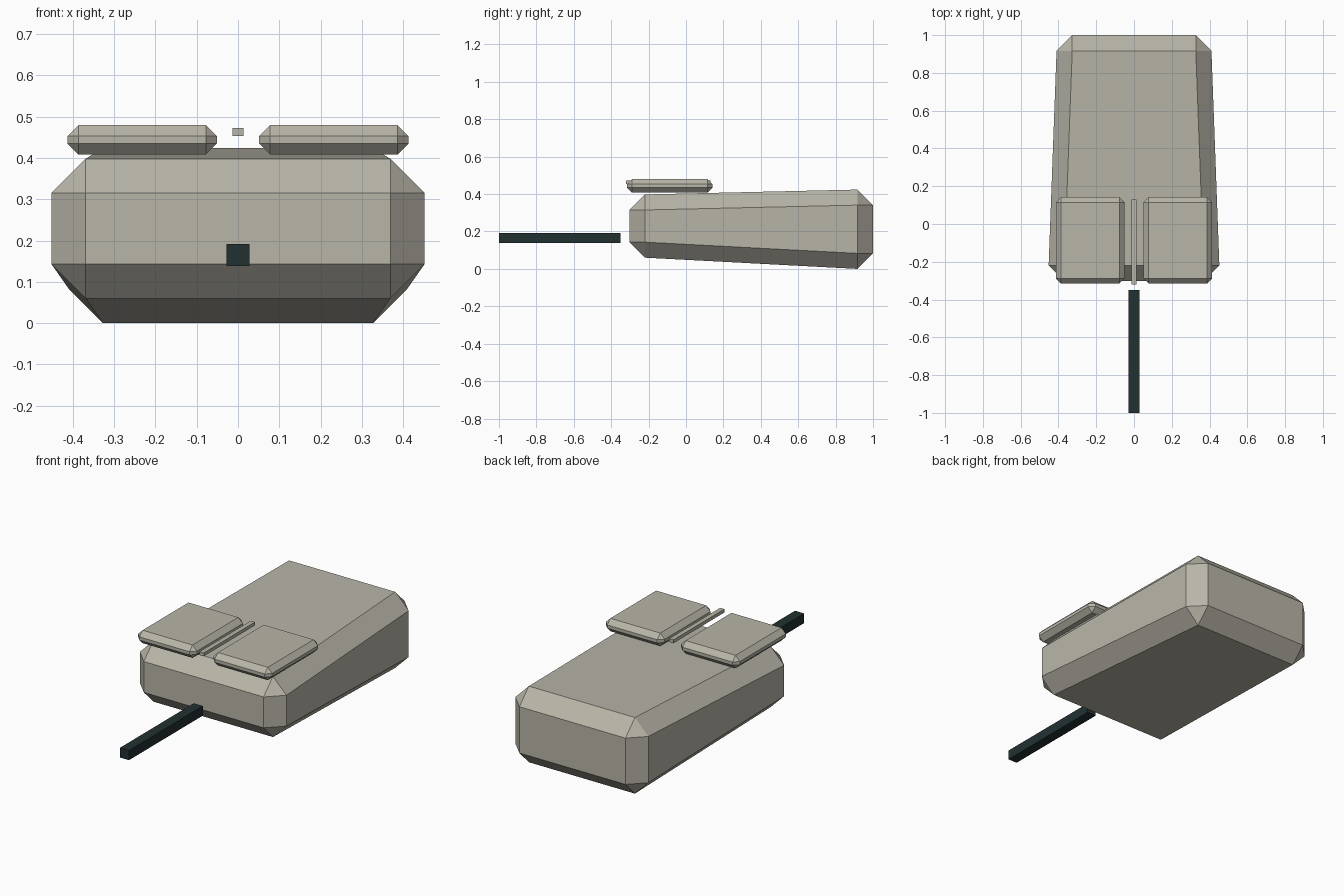
import bpy, bmesh
from itertools import product

cube = bpy.data.objects.get("Cube")
if cube:
    bpy.data.objects.remove(cube, do_unlink=True)


def material(name, rgb):
    m = bpy.data.materials.new(name)
    m.use_nodes = True
    m.diffuse_color = (*rgb, 1)
    m.node_tree.nodes["Principled BSDF"].inputs["Base Color"].default_value = (*rgb, 1)
    return m


grey = material("warm_grey", (0.48, 0.46, 0.39))
dark = material("dark_teal", (0.016, 0.03, 0.031))


def chamfered_box(name, mat, front, back, chamfer):
    """Box tapering from front to back; each end is (y, x_min, x_max, z_min, z_max)."""
    bm = bmesh.new()
    for end, sx, sz in product((0, 1), (0, 1), (0, 1)):
        y, *xz = (front, back)[end]
        corner = (xz[sx], y, xz[2 + sz])
        inward = (1 - 2 * sx, 1 - 2 * end, 1 - 2 * sz)
        # One point on each of the three faces meeting at the corner
        for axis in range(3 if chamfer else 1):
            bm.verts.new([c + (chamfer * d if i != axis else 0)
                          for i, (c, d) in enumerate(zip(corner, inward))])
    bmesh.ops.convex_hull(bm, input=bm.verts[:])
    bmesh.ops.dissolve_limit(bm, angle_limit=0.03, verts=bm.verts[:], edges=bm.edges[:])
    bmesh.ops.recalc_face_normals(bm, faces=bm.faces[:])
    mesh = bpy.data.meshes.new(name)
    bm.to_mesh(mesh)
    bm.free()
    mesh.materials.append(mat)
    obj = bpy.data.objects.new(name, mesh)
    bpy.context.collection.objects.link(obj)


# Body, taller and narrower toward the back
chamfered_box("body", grey, (-0.302, -0.452, 0.452, 0.06, 0.398),
              (1.0, -0.41, 0.41, 0.0, 0.424), 0.083)

# Two click buttons
for name, x0, x1 in (("left_button", 0.051, 0.413), ("right_button", -0.413, -0.051)):
    size = (x0, x1, 0.408, 0.48)
    chamfered_box(name, grey, (-0.316, *size), (0.142, *size), 0.027)

# Scroll strip between the buttons
size = (-0.013, 0.013, 0.453, 0.472)
chamfered_box("scroll_strip", grey, (-0.32, *size), (0.13, *size), 0)

# Cable in front of the body
size = (-0.028, 0.028, 0.138, 0.192)
chamfered_box("cable", dark, (-1.0, *size), (-0.35, *size), 0)
